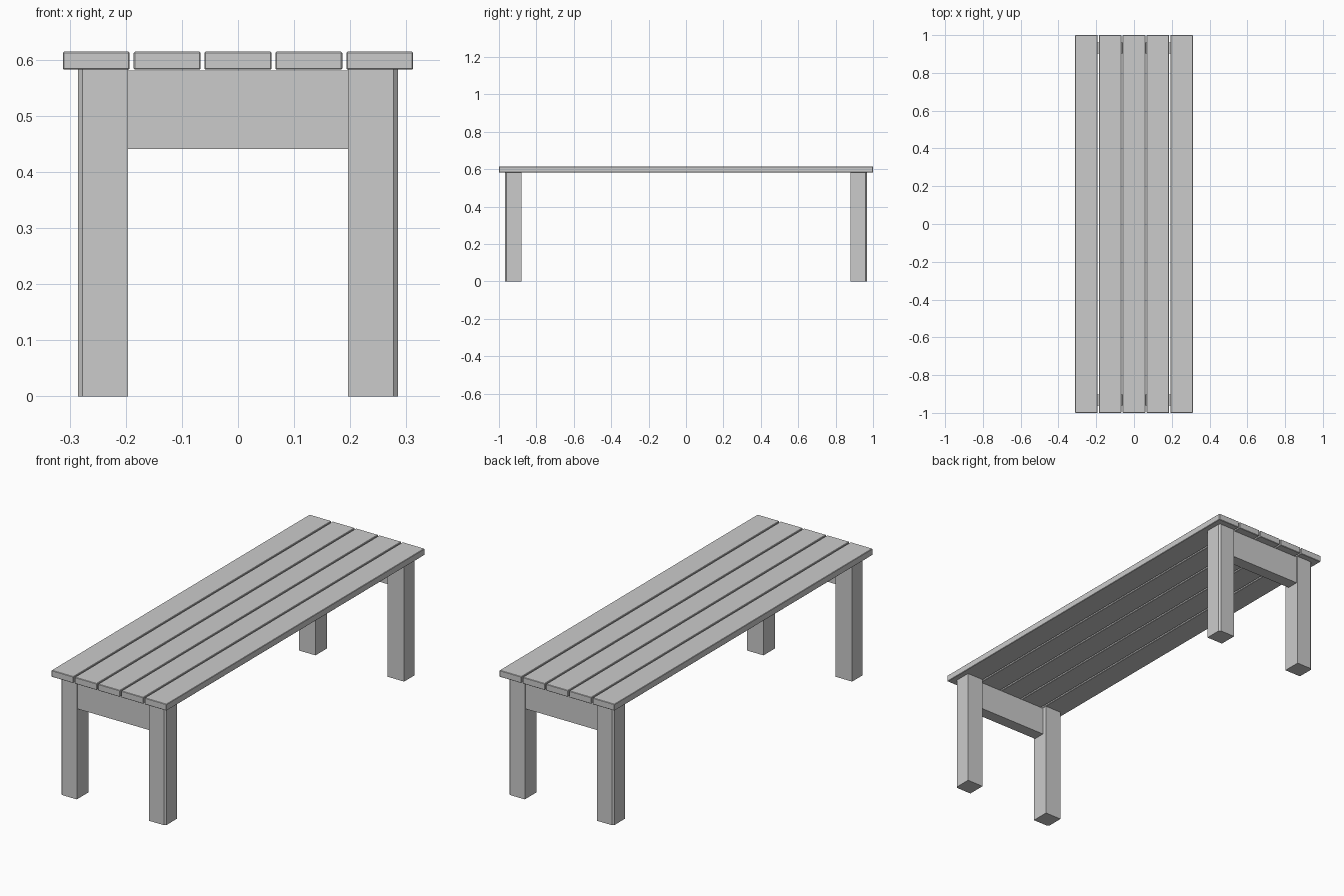
import bpy, bmesh

if "Cube" in bpy.data.objects:
    bpy.data.objects.remove(bpy.data.objects["Cube"])

LEG_TOP = 0.582


def make_object(name, bm):
    bmesh.ops.recalc_face_normals(bm, faces=bm.faces)
    mesh = bpy.data.meshes.new(name)
    bm.to_mesh(mesh)
    bm.free()
    obj = bpy.data.objects.new(name, mesh)
    bpy.context.collection.objects.link(obj)
    return obj


def prism(name, outline, z0, z1):
    """Extrude a flat outline upward from z0 to z1."""
    bm = bmesh.new()
    face = bm.faces.new([bm.verts.new((x, y, z0)) for x, y in outline])
    top = bmesh.ops.extrude_face_region(bm, geom=[face])["geom"]
    verts = [v for v in top if isinstance(v, bmesh.types.BMVert)]
    bmesh.ops.translate(bm, verts=verts, vec=(0, 0, z1 - z0))
    return make_object(name, bm)


def board(name, x0, x1, y0, y1, z0, z1, bevel=0.0):
    obj = prism(name, [(x0, y0), (x1, y0), (x1, y1), (x0, y1)], z0, z1)
    if bevel:
        mod = obj.modifiers.new("edge_chamfer", "BEVEL")
        mod.width = bevel
        mod.segments = 1
    return obj


# Seat slats running the full length
for i in range(5):
    cx = (i - 2) * 0.1263
    board(f"seat_slat_{i + 1}", cx - 0.0596, cx + 0.0596, -1, 1, LEG_TOP, 0.614, 0.002)

# Legs with only the outer corner chamfered
x_in, x_out, y_in, y_out, c = 0.196, 0.285, 0.88, 0.969, 0.008
leg_outline = [(x_in, y_in), (x_out, y_in), (x_out, y_out - c),
               (x_out - c, y_out), (x_in, y_out)]
for sy, end in ((-1, "front"), (1, "back")):
    for sx, side in ((-1, "left"), (1, "right")):
        prism(f"{end}_{side}_leg", [(x * sx, y * sy) for x, y in leg_outline], 0, LEG_TOP)

    # End rail between the legs, slightly recessed
    y0, y1 = sorted((sy * 0.903, sy * 0.962))
    board(f"{end}_rail", -x_in, x_in, y0, y1, 0.441, 0.581)
